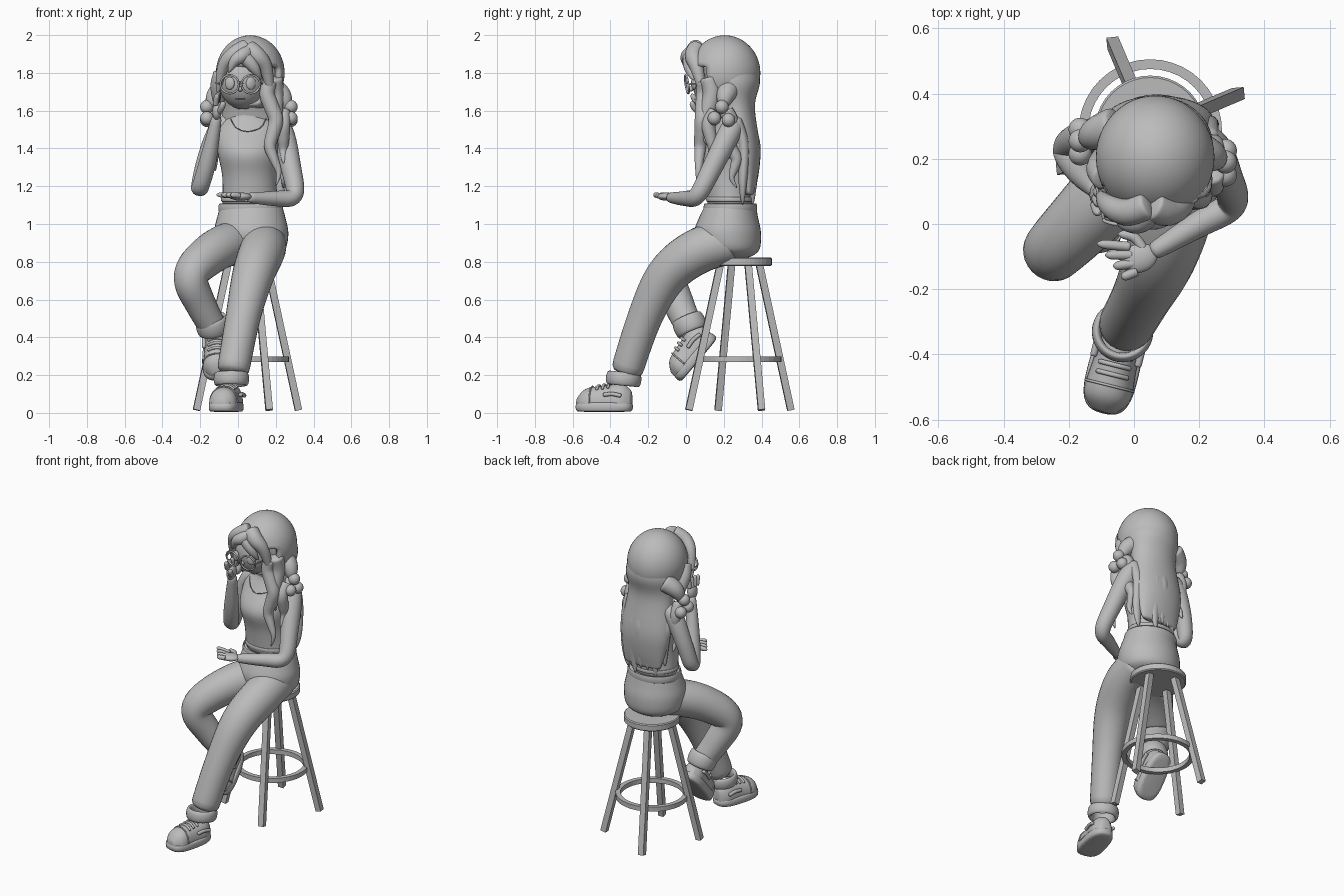
import bpy, bmesh, math
from mathutils import Vector, Matrix, Euler

default_cube = bpy.data.objects.get("Cube")
if default_cube:
    bpy.data.objects.remove(default_cube)

grey = bpy.data.materials.new("plain_grey")
grey.use_nodes = True
colour = (.5, .5, .5, 1)
grey.diffuse_color = colour
grey.node_tree.nodes["Principled BSDF"].inputs["Base Color"].default_value = colour


def finish(name, bm, smooth=True, matrix=Matrix()):
    bmesh.ops.recalc_face_normals(bm, faces=bm.faces)
    mesh = bpy.data.meshes.new(name)
    bm.to_mesh(mesh)
    bm.free()
    obj = bpy.data.objects.new(name, mesh)
    bpy.context.collection.objects.link(obj)
    mesh.materials.append(grey)
    obj.matrix_world = matrix
    if smooth:
        mesh.shade_smooth()
        subsurf = obj.modifiers.new("Smooth", 'SUBSURF')
        subsurf.levels = subsurf.render_levels = 1
    return obj


def place(centre, turn=(0, 0, 0), scale=(1, 1, 1)):
    return Matrix.LocRotScale(Vector(centre), Euler(turn), Vector(scale))


def circle(sides, phase=0):
    angles = [math.tau * (i + phase) / sides for i in range(sides)]
    return [(math.cos(a), math.sin(a)) for a in angles]


def spline(rows, steps=4):
    """Smooth curve through rows of numbers."""
    rows = [Vector(row) for row in rows]
    padded = [rows[0]] + rows + [rows[-1]]
    result = []
    for a, b, c, d in zip(padded, padded[1:], padded[2:], padded[3:]):
        for k in range(steps):
            t = k / steps
            bend = (2 * a - 5 * b + 4 * c - d) * t + (3 * b - a - 3 * c + d) * t * t
            result.append(b + (c - a + bend) * t / 2)
    return result + [rows[-1]]


def loft(name, loops, smooth=True, matrix=Matrix(), closed=False):
    """Skin a row of matching point loops."""
    bm = bmesh.new()
    rings = [[bm.verts.new(point) for point in loop] for loop in loops]
    following = rings[1:] + rings[:1] if closed else rings[1:]
    for near, far in zip(rings, following):
        for i in range(len(near)):
            bm.faces.new((near[i - 1], near[i], far[i], far[i - 1]))
    if not closed:
        bm.faces.new(rings[0])
        bm.faces.new(rings[-1])
    return finish(name, bm, smooth, matrix)


def tube(name, points, radii, sides=10, smooth=True, flat=1, matrix=Matrix()):
    loops, side = [], Vector((1, .1, 0))
    for i, point in enumerate(points):
        along = (points[min(i + 1, len(points) - 1)] - points[max(i - 1, 0)]).normalized()
        side = (side - along * side.dot(along)).normalized()
        up = along.cross(side) * flat
        loops.append([point + (side * c + up * s) * radii[i] for c, s in circle(sides, .5)])
    return loft(name, loops, smooth, matrix)


def limb(name, *rows):
    """Rows are x, y, z, radius."""
    path = spline(rows)
    tube(name, [row.xyz for row in path], [row.w for row in path], 14)


def lock(name, points, thick, flat=1, blunt=3):
    """Hair lock or finger that narrows to a tip."""
    path = spline(points)
    radii = [thick * (1.05 - (i / (len(path) - 1)) ** blunt) for i in range(len(path))]
    tube(name, path, radii, flat=flat)


def cord(name, points, radius, matrix=Matrix()):
    path = spline(points)
    tube(name, path, [radius] * len(path), 6, matrix=matrix)


def stack(name, *rows):
    """Rows are centre x, centre y, height, half width, half depth."""
    loft(name, [[(x + rx * c, y + ry * s, z) for c, s in circle(20)] for x, y, z, rx, ry in spline(rows)])


def ball(name, centre, radii, turn=(0, 0, 0)):
    bm = bmesh.new()
    bmesh.ops.create_uvsphere(bm, u_segments=16, v_segments=10, radius=1)
    finish(name, bm, True, place(centre, turn, radii))


def ring(name, centre, radius, thick, high, section=8, turn=(0, 0, 0), scale=(1, 1, 1)):
    loops = [[((radius + thick * a) * c, (radius + thick * a) * s, high * b) for a, b in circle(section, .5)]
             for c, s in circle(40)]
    loft(name, loops, section > 4, place(centre, turn, scale), True)


# Stool: round seat, four splayed square legs, foot ring
middle = Vector((.05, .285, 0))
bm = bmesh.new()
bmesh.ops.create_cone(bm, cap_ends=True, segments=40, radius1=.17, radius2=.17, depth=.045)
seat = finish("stool_seat", bm, False, place(middle + Vector((0, 0, .8))))
bevel = seat.modifiers.new("Bevel", 'BEVEL')
bevel.width = .006
for quarter in range(4):
    foot = Matrix.Rotation(quarter * math.pi / 2, 3, 'Z') @ Vector((.115, -.27, 0))
    ends = [middle + foot + Vector((0, 0, .015)), middle + foot * .38 + Vector((0, 0, .79))]
    tube("stool_leg", ends, [.026, .026], 4, False)
ring("stool_foot_ring", middle + Vector((0, 0, .285)), .205, .021, .021, 4)

# Trousers
stack("trouser_hips", (.07, .25, .82, .1, .08), (.07, .23, .86, .18, .16), (.07, .22, .95, .2, .18),
      (.07, .225, 1.03, .185, .16), (.07, .235, 1.1, .165, .136))
ring("waistband", (.067, .235, 1.085), .166, .006, .025, scale=(1, .83, 1))
limb("right_trouser_leg", (.03, .23, .92, .12), (-.12, .05, .86, .115), (-.25, -.085, .73, .098),
     (-.2, -.04, .58, .085), (-.13, .02, .45, .075))
limb("left_trouser_leg", (.14, .25, .91, .12), (.13, .07, .86, .125), (.08, -.1, .73, .115),
     (.025, -.22, .5, .095), (-.03, -.32, .2, .088))
ring("right_cuff", (-.135, .02, .465), .075, .015, .05, turn=(.4, -.2, 0))
ring("left_cuff", (-.035, -.33, .18), .08, .016, .04, turn=(-.1, 0, 0))


# Shoes: toe along local -y
def rounded(value):
    return math.copysign(abs(value) ** .7, value)


def shoe(side, matrix):
    outline = [(.08 * rounded(c) * (1 - .1 * s), .155 * rounded(s) - .1) for c, s in circle(24)]
    layers = [(.9, 0), (1, .005), (1, .048), (.9, .053)]
    loft(side + "_sole", [[(x * k, -.1 + (y + .1) * k, z) for x, y in outline] for k, z in layers], True, matrix)
    profile = spline([(.05, .03, .11), (0, .066, .15), (-.1, .07, .14), (-.2, .075, .125), (-.25, .03, .07)])
    loft(side + "_shoe_upper", [[(width * c, y, .03 + (top - .03) * max(s, 0) ** .7) for c, s in circle(16, .5)]
                                for y, width, top in profile], True, matrix)
    for i in range(3):
        y, z = -.07 - i * .03, .147 - i * .005
        cord(side + "_lace", [(-.05, y, z - .02), (-.02, y, z), (.02, y, z), (.05, y, z - .02)], .009, matrix)
    cord(side + "_toe_seam", [(.076 * c, -.165, .05 + .085 * s) for c, s in circle(16)[:9]], .005, matrix)
    for x in (-.07, .07):
        cord(side + "_side_strap", [(x, .01, .085), (x, -.04, .095), (x, -.09, .09)], .013, matrix)


shoe("left", place((-.035, -.335, .005), (0, 0, math.radians(-14))))
shoe("right", place((-.11, .135, .355), (math.radians(50), 0, 0)))

# Torso with hem and neckline
stack("torso", (.065, .235, 1.08, .15, .12), (.06, .22, 1.25, .145, .125), (.055, .21, 1.38, .165, .145),
      (.06, .24, 1.5, .17, .1), (.055, .25, 1.58, .1, .07), (.045, .22, 1.66, .05, .05))
ring("top_hem", (.065, .235, 1.13), .15, .006, .014, scale=(1, .83, 1))
cord("neckline", [(-.04, .18, 1.56), (-.01, .145, 1.51), (.05, .12, 1.49), (.12, .145, 1.51), (.15, .18, 1.56)], .003)

# Arms
limb("left_arm", (.16, .26, 1.54, .045), (.23, .24, 1.5, .062), (.28, .14, 1.3, .056), (.3, .06, 1.15, .048),
     (.2, 0, 1.135, .042), (.05, -.09, 1.14, .027))
limb("right_arm", (-.03, .27, 1.54, .045), (-.1, .27, 1.5, .058), (-.17, .26, 1.33, .052), (-.205, .225, 1.18, .047),
     (-.16, .16, 1.33, .047), (-.11, .1, 1.58, .027))


# Hands: palm plus fingers fanned from one edge of the hand to the other
def hand(side, palm, radii, turn, knuckles, tips, thumb):
    ball(side + "_palm", palm, radii, turn)
    first, last, first_tip, last_tip = (Vector(v) for v in (*knuckles, *tips))
    for i in range(4):
        start, end = first.lerp(last, i / 3), first_tip.lerp(last_tip, i / 3)
        lock(side + "_finger", [start, start.lerp(end, .5), end], .015, blunt=9)
    lock(side + "_thumb", thumb, .016, blunt=9)


hand("left", (.015, -.105, 1.145), (.06, .046, .022), (0, 0, .3), [(-.01, -.07, 1.15), (.01, -.145, 1.15)],
     [(-.115, -.06, 1.155), (-.04, -.165, 1.155)], [(.03, -.08, 1.145), (0, -.04, 1.145), (-.05, -.03, 1.145)])
hand("right", (-.11, .09, 1.6), (.027, .042, .05), (0, .1, 0), [(-.12, .06, 1.63), (-.11, .12, 1.63)],
     [(-.11, .03, 1.69), (-.1, .12, 1.71)], [(-.1, .07, 1.59), (-.085, .04, 1.62), (-.075, .03, 1.65)])

# Head, face and round glasses
face = Vector((.012, .005, 1.74))
ball("head", (.025, .16, 1.755), (.132, .135, .15), (.15, 0, 0))
ball("nose", face + Vector((0, .02, -.025)), (.014, .016, .014))
cord("mouth", [face + Vector((x, .042, -.08 + 5 * x * x)) for x in (-.025, 0, .025)], .004)
for side in (-1, 1):
    lens = face + Vector((side * .056, 0, 0))
    ball("eye", lens + Vector((0, .037, .005)), (.028, .014, .034), (0, 0, side * .35))
    ring("glasses_rim", lens, .049, .006, .006, turn=(math.pi / 2 + .15, 0, side * .15))
    cord("glasses_arm", [lens + Vector((side * .047, 0, 0)), lens + Vector((side * .08, .15, .01))], .005)
cord("glasses_bridge", [face + Vector((x, -.003, .01 - abs(x) / 2)) for x in (-.015, 0, .015)], .005)

# Hair cap, open at the face
bm = bmesh.new()
bmesh.ops.create_uvsphere(bm, u_segments=24, v_segments=16, radius=1)
opening = []
for patch in bm.faces:
    spot = patch.calc_center_median()
    if spot.y < -.55 and spot.z < .2 or spot.z < -.9:
        opening.append(patch)
bmesh.ops.delete(bm, geom=opening, context='FACES')
bmesh.ops.scale(bm, vec=(.185, .192, .2), verts=bm.verts)
hair_cap = finish("hair_cap", bm, True, place((.065, .205, 1.8)))
hair_cap.modifiers.new("Thickness", 'SOLIDIFY').thickness = .03

# Long hair down the back, with loose pointed ends
stack("back_hair", (.07, .225, 1.86, .15, .15), (.07, .245, 1.75, .175, .15), (.07, .265, 1.62, .155, .1),
      (.075, .305, 1.4, .175, .09), (.08, .325, 1.26, .155, .06), (.085, .335, 1.15, .13, .025))
for i in range(7):
    x = -.06 + i * .046
    y = .37 - 3 * (x - .075) ** 2
    end = 1.13 + .04 * math.cos(i * 2.5)
    lock("back_lock", [(x, y - .05, 1.56), (x, y - .005, 1.42), (x + .01, y - .01, end + .12), (x, y - .01, end)],
         .045, .7)

# Fringe locks sweep from the parting
lock("fringe_right", [(.05, .06, 1.94), (-.02, .035, 1.9), (-.08, .06, 1.83), (-.11, .1, 1.68)], .044)
lock("fringe_curl", [(.06, .05, 1.92), (.02, .01, 1.89), (-.02, .005, 1.86), (-.05, .01, 1.8)], .04)
lock("fringe_middle", [(.0, .03, 1.91), (.05, .02, 1.87), (.09, .02, 1.82), (.12, .04, 1.76)], .04)
lock("fringe_left", [(.05, .06, 1.93), (.1, .04, 1.89), (.15, .06, 1.82), (.18, .1, 1.64)], .05)


# Wavy strands and tied side tails
def wavy(name, top, bottom, sway, thick, waves):
    top, bottom = Vector(top), Vector(bottom)
    steps = 4 * waves
    lock(name, [top.lerp(bottom, i / steps) + Vector(sway) * math.sin(i * math.pi / 2) for i in range(steps + 1)], thick)


wavy("left_wavy_strand", (.17, .1, 1.76), (.2, .06, 1.2), (-.02, 0, 0), .042, 2)
wavy("left_side_strand", (.19, .12, 1.78), (.2, .11, 1.42), (0, .02, 0), .05, 1)
wavy("right_side_strand", (-.09, .14, 1.8), (-.12, .24, 1.56), (-.01, 0, 0), .04, 1)
for side, x, y, out in (("left", .265, .19, 1), ("right", -.15, .255, -1)):
    lock(side + "_tail_root", [(x - out * .1, y + .05, 1.73), (x - out * .03, y + .02, 1.68), (x, y, 1.6)], .058)
    for shift, z in ((-.04, 1.56), (.035, 1.55), (0, 1.62)):
        ball(side + "_tail_bobble", (x + out * .015, y + shift, z), (.037, .037, .037))
wavy("left_front_curl", (.24, .16, 1.6), (.24, .1, 1.32), (0, -.025, 0), .038, 1)
wavy("left_back_curl", (.24, .21, 1.6), (.24, .27, 1.19), (0, .02, 0), .04, 2)
wavy("right_tail_curl", (-.13, .26, 1.6), (-.12, .31, 1.28), (0, .02, 0), .034, 1)
